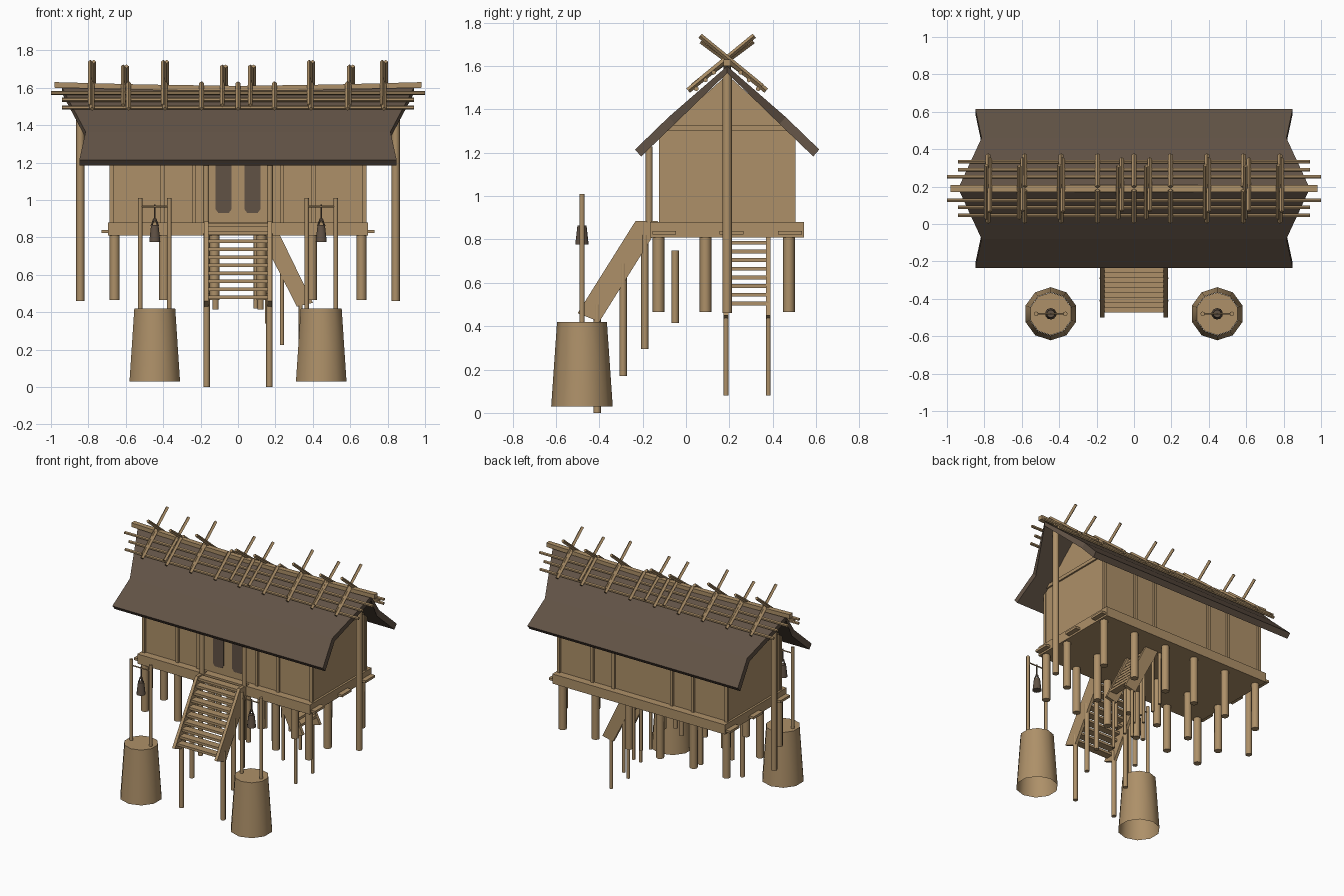
import bpy, bmesh, math
from mathutils import Vector

if "Cube" in bpy.data.objects:
    bpy.data.objects.remove(bpy.data.objects["Cube"])

def material(name, col):
    m = bpy.data.materials.new(name)
    m.diffuse_color = (*col, 1)
    m.use_nodes = True
    m.node_tree.nodes["Principled BSDF"].inputs["Base Color"].default_value = m.diffuse_color
    return m

WOOD = material("tan_wood", (0.42, 0.28, 0.14))
DARK = material("dark_thatch", (0.12, 0.085, 0.06))
CY = 0.19          # house centre line in y

def finish(name, bm, mat, smooth=False):
    bmesh.ops.recalc_face_normals(bm, faces=bm.faces)
    me = bpy.data.meshes.new(name)
    bm.to_mesh(me)
    bm.free()
    me.materials.append(mat)
    ob = bpy.data.objects.new(name, me)
    bpy.context.collection.objects.link(ob)
    if smooth:
        bpy.context.view_layer.objects.active = ob
        ob.select_set(True)
        bpy.ops.object.shade_smooth_by_angle(angle=math.radians(50))
        ob.select_set(False)
    return ob

def box(name, x, y, z, mat=WOOD):
    bm = bmesh.new()
    bmesh.ops.create_cube(bm, size=1)
    for v in bm.verts:
        for i, (a, b) in enumerate((x, y, z)):
            v.co[i] = a if v.co[i] < 0 else b
    return finish(name, bm, mat)

def pole(name, a, b, r, r2=None, n=8, mat=WOOD, smooth=True, caps=True):
    """Round or square bar from point a to point b."""
    a, b = Vector(a), Vector(b)
    d = b - a
    bm = bmesh.new()
    bmesh.ops.create_cone(bm, cap_ends=caps, segments=n, radius1=r,
                          radius2=r if r2 is None else r2, depth=d.length)
    bmesh.ops.rotate(bm, verts=bm.verts, matrix=d.to_track_quat('Z', 'Y').to_matrix())
    bmesh.ops.translate(bm, verts=bm.verts, vec=(a + b) / 2)
    return finish(name, bm, mat, smooth)

def extrude(name, pts, lo, hi, place, mat=WOOD):
    """Prism of a 2D outline; place(u, v, w) gives the world position."""
    bm = bmesh.new()
    ends = [[bm.verts.new(place(u, v, w)) for u, v in pts] for w in (lo, hi)]
    for e in ends:
        bm.faces.new(e)
    n = len(pts)
    for i in range(n):
        j = (i + 1) % n
        bm.faces.new((ends[0][i], ends[0][j], ends[1][j], ends[1][i]))
    return finish(name, bm, mat)

along_x = lambda u, v, w: (w, u, v)
along_y = lambda u, v, w: (u, w, v)

# floor platform and joists
box("floor_platform", (-.695, .695), (-.165, .545), (.81, .88))
for y in (-.10, .21, .48):
    box("floor_joist", (-.73, .73), (y - .055, y + .055), (.823, .84))

# piles under the floor
for x in (.66, .395, .125):
    for s in (-1, 1):
        for y in (-.127, .09, .475):
            pole("floor_pile", (s * x, y, .465), (s * x, y, .82), .027)

# house body with gables
extrude("house_body", [(CY - .3, .875), (CY + .3, .875), (CY + .3, 1.29),
                       (CY, 1.56), (CY - .3, 1.29)], -.68, .68, along_x)
for s in (-1, 1):
    # wall battens, ridge post
    for x in (.675, .405, .235):
        for y in (CY - .305, CY + .305):
            box("wall_batten", (s * x - .011, s * x + .011), (y - .01, y + .01), (.88, 1.28))
    pole("ridge_post", (s * .843, CY, .46), (s * .843, CY, 1.57), .022)
    # door frame and dark door panels
    pole("door_post", (s * .17, -.17, .88), (s * .17, -.17, 1.23), .016)
    extrude("door_panel", [(s * .035, .95), (s * .05, .93), (s * .105, .93), (s * .12, .95),
                           (s * .12, 1.22), (s * .035, 1.22)], -.117, -.109, along_y, DARK)
    box("gable_beam", (s * .68 - .012, s * .68 + .012), (CY - .3, CY + .3), (1.30, 1.325))

# roof slopes, flaring out at the ridge and eaves
SLOPE = [(0, 1.60, .94), (.27, 1.365, .815), (.425, 1.215, .848)]
for s in (-1, 1):
    bm = bmesh.new()
    rows = []
    for d, z, hx in SLOPE:
        k = .028 if d else 0
        rows.append([bm.verts.new(p) for p in (
            (-hx, CY + s * d, z), (hx, CY + s * d, z),
            (hx, CY + s * (d - k), z - .032), (-hx, CY + s * (d - k), z - .032))])
    for a, b in zip(rows, rows[1:]):
        for i in range(4):
            j = (i + 1) % 4
            bm.faces.new((a[i], a[j], b[j], b[i]))
    bm.faces.new(rows[0])
    bm.faces.new(rows[-1])
    finish("roof_slope", bm, DARK)

    # logs lying along the ridge
    for d, z, hx in ((.062, 1.583, 1.0), (.10, 1.548, .94), (.143, 1.507, .94)):
        pole("ridge_log", (-hx, CY + s * d, z - .012), (hx, CY + s * d, z - .012), .011, n=6)
    # clamping sticks over the logs
    for i in range(-4, 5):
        x = i * .195
        pole("clamp_stick", (x, CY + s * .18, 1.487), (x, CY + s * .01, 1.625),
             .013, n=4, smooth=False)
    # crossed sticks above the ridge
    for x, dt, zt in ((.78, .125, 1.74), (.39, .125, 1.74), (.605, .12, 1.715), (.075, .12, 1.715)):
        for sx in (-1, 1):
            px = sx * x + s * .009
            pole("crossed_stick", (px, CY + s * .16, 1.507), (px, CY - s * dt, zt),
                 .012, n=4, smooth=False)

# ridge beam, bowed slightly upward at its ends
extrude("ridge_beam", [(-.98, 1.60), (0, 1.58), (.98, 1.60), (.98, 1.63), (.5, 1.617),
                       (0, 1.61), (-.5, 1.617), (-.98, 1.63)], CY - .018, CY + .018, along_y)

def stairs(name, outline, first, last, n, sides, place):
    """Two stringers with n treads between; outline is (run, height)."""
    for w in sides:
        extrude(name + "_stringer", outline, w - .011, w + .011, place)
    for i in range(n):
        t = i / (n - 1)
        u = first[0] + (last[0] - first[0]) * t
        z = first[1] + (last[1] - first[1]) * t
        extrude(name + "_tread", [(u - .027, z - .009), (u + .027, z - .009),
                                  (u + .027, z + .009), (u - .027, z + .009)],
                sides[0], sides[1], place)

# front stairs and their stepped support poles
stairs("front_stairs", [(-.233, .885), (-.13, .885), (-.15, .82), (-.40, .42), (-.50, .46)],
       (-.205, .865), (-.445, .48), 10, (-.17, .17), along_x)
for x, y, lo, hi in ((.168, -.41, 0, .5), (.168, -.29, .17, .69),
                     (.168, -.19, .295, .82), (.12, -.05, .415, .75)):
    for s in (-1, 1):
        pole("front_stair_pole", (s * x, y, lo), (s * x, y, hi), .017)

# side stairs hanging under the floor
stairs("side_stairs", [(.225, .81), (.12, .81), (.315, .43), (.40, .45)],
       (.19, .785), (.345, .505), 8, (.185, .38), along_y)
for x, lo, hi in ((.335, .08, .5), (.235, .225, .65), (.155, .34, .8), (.095, .42, .815)):
    for y in (.185, .38):
        pole("side_stair_pole", (x, y, lo), (x, y, hi), .011)

# mortar tubs with hanging bells on frames
for s in (-1, 1):
    x, y = s * .445, -.48
    pole("tub_wall", (x, y, .03), (x, y, .42), .142, .115, n=10, caps=False)
    pole("tub_lid", (x, y, .405), (x, y, .42), .114, .114, n=10)
    for k in (-.078, .078):
        pole("frame_post", (x + k, y, .41), (x + k, y, 1.01), .012)
    pole("frame_bar", (x - .078, y, .965), (x + .078, y, .965), .005, n=6)
    pole("bell_cord", (x, y, .885), (x, y, .975), .005, n=6, mat=DARK)
    for k in (-1, 1):
        pole("bell_loop", (x + k * .018, y, .86), (x + k * .004, y, .9), .005, n=6, mat=DARK)
    pole("bell", (x, y, .776), (x, y, .865), .031, .021, n=10, mat=DARK)
